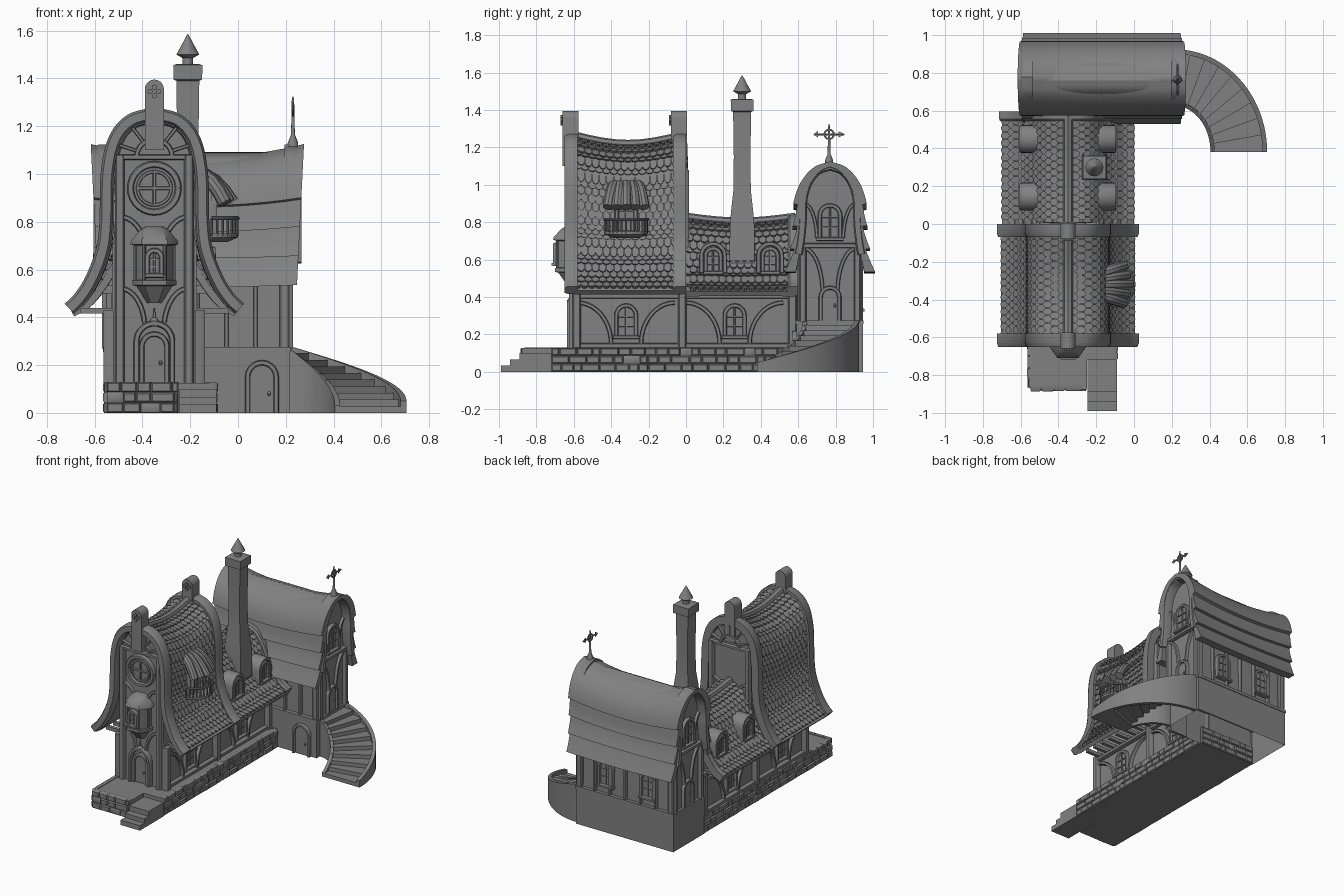
import bpy, bmesh, math, random
from mathutils import Vector, Quaternion

random.seed(4)
default_cube = bpy.data.objects.get("Cube")
if default_cube:
    bpy.data.objects.remove(default_cube)

grey = bpy.data.materials.new("plain grey")
grey.use_nodes = True
grey.diffuse_color = (0.22, 0.22, 0.22, 1)
grey.node_tree.nodes["Principled BSDF"].inputs["Base Color"].default_value = grey.diffuse_color
parts = {}


def loft(name, rings, caps=(True, True)):
    """Skin a list of closed rings into the named part."""
    if name not in parts:
        parts[name] = bmesh.new()
    bm = parts[name]
    loops = [[bm.verts.new(point) for point in ring] for ring in rings]
    count = len(loops[0])
    for low, high in zip(loops, loops[1:]):
        for i in range(count):
            j = (i + 1) % count
            bm.faces.new((low[i], low[j], high[j], high[i]))
    for loop, wanted in ((loops[0][::-1], caps[0]), (loops[-1], caps[1])):
        if wanted:
            bm.faces.new(loop)


def box(name, x0, x1, y0, y1, z0, z1, bottom=True):
    ring = [(x0, y0), (x1, y0), (x1, y1), (x0, y1)]
    loft(name, [[(x, y, z) for x, y in ring] for z in (z0, z1)], (bottom, True))


def lathe(name, x, y, profile, sides=12, turn=0):
    angles = [turn + math.tau * i / sides for i in range(sides)]
    loft(name, [[(x + r * math.cos(a), y + r * math.sin(a), z) for a in angles] for r, z in profile])


def tangent(points, i):
    return (points[min(i + 1, len(points) - 1)] - points[max(i - 1, 0)]).normalized()


def tube(name, points, radius, sides=8):
    points = [Vector(p) for p in points]
    direction = tangent(points, 0)
    side = direction.orthogonal().normalized()
    rings = []
    for i, p in enumerate(points):
        new = tangent(points, i)
        side.rotate(direction.rotation_difference(new))
        direction = new
        rings.append([p + Quaternion(direction, math.tau * k / sides) @ side * radius for k in range(sides)])
    loft(name, rings)


def smooth(points, steps=5):
    """Curve through the given 2D points."""
    p = [Vector(q) for q in points]
    p = [2 * p[0] - p[1]] + p + [2 * p[-1] - p[-2]]
    out = []
    for a, b, c, d in zip(p, p[1:], p[2:], p[3:]):
        for k in range(steps):
            t = k / steps
            out.append(b + (c - a) * t / 2 + (a - 2.5 * b + 2 * c - d / 2) * t**2 + (1.5 * (b - c) + (d - a) / 2) * t**3)
    return out + [p[-2]]


def resample(points, step):
    out, travelled = [points[0]], 0
    for a, b in zip(points, points[1:]):
        travelled += (b - a).length
        if travelled >= step:
            out.append(b)
            travelled -= step
    return out


def offset(points, distance):
    shifted = []
    for i, p in enumerate(points):
        t = tangent(points, i)
        shifted.append(p + Vector((-t.y, t.x)) * distance)
    return shifted


def mirrored(half):
    return [Vector((-p.x, p.y)) for p in half[:0:-1]] + list(half)


def facade(x, y, nx, ny):
    """Map (across, up, outward) on a wall to the world."""
    return lambda u, v, w: (x - ny * u + nx * w, y + nx * u + ny * w, v)


def bar(name, wall, points, half=0.012, front=0.015, back=-0.01):
    points = [Vector(p) for p in points]
    edge = half * 0.65
    section = [(-half, back), (half, back), (half, front * 0.6), (edge, front), (-edge, front), (-half, front * 0.6)]
    rings = []
    for i, p in enumerate(points):
        t = tangent(points, i)
        rings.append([wall(p.x - t.y * a, p.y + t.x * a, w) for a, w in section])
    loft(name, rings)


def arc(u, v, ru, rv, start, end, count=10):
    angles = [math.radians(start + (end - start) * i / count) for i in range(count + 1)]
    return [(u + ru * math.cos(a), v + rv * math.sin(a)) for a in angles]


def arch(u, v, width, height):
    r = width / 2
    return [(u - r, v)] + arc(u, v + height - r, r, r, 180, 0) + [(u + r, v)]


def opening(name, wall, u, v, width, height, door=False):
    outline = arch(u, v, width, height)
    loft(name + "_panel", [[wall(a, b, w) for a, b in outline] for w in (-0.01, 0.008)])
    bar(name + "_frame", wall, outline, 0.011, 0.022)
    if door:
        lathe(name + "_knob", *wall(u + width / 4, 0, 0.012)[:2], [(0.003, v + 0.07), (0.008, v + 0.08), (0.003, v + 0.09)])
    else:
        bar(name + "_frame", wall, [(u, v), (u, v + height)], 0.005, 0.014)
        for level in (0.35, 0.65):
            bar(name + "_frame", wall, [(u - width / 2, v + height * level), (u + width / 2, v + height * level)], 0.004, 0.014)
        bar(name + "_sill", wall, [(u - width * 0.65, v), (u + width * 0.65, v)], 0.01, 0.03)


CX = -0.35
tall = smooth([(0, 1.25), (0.1, 1.22), (0.165, 1.14), (0.195, 1), (0.2, 0.8), (0.215, 0.68), (0.26, 0.56), (0.31, 0.48), (0.355, 0.435)])
low = smooth([(0, 0.815), (0.08, 0.79), (0.135, 0.72), (0.18, 0.62), (0.235, 0.53), (0.29, 0.465), (0.35, 0.43)])


def tiled_roof(name, half, y0, y1, sag):
    """Bell-shaped shell with rows of rounded tiles and a ridge pole."""
    top = half[0].y

    def drop(x, y, z):
        return (CX + x, y, z - sag * math.sin(math.pi * (y - y0) / (y1 - y0)) * (z - 0.43) / (top - 0.43))
    outer, inner = mirrored(half), mirrored(offset(half, -0.03))
    stations = [y0 + (y1 - y0) * i / 8 for i in range(9)]
    loft(name + "_shell", [[drop(p.x, y, p.y) for p in outer + inner[::-1]] for y in stations])
    tube(name + "_ridge", [drop(0, y, top + 0.01) for y in stations], 0.026)
    rows, columns = resample(half, 0.037), 15
    pitch = (y1 - y0) / columns
    outline = [(-0.47, 0), (0.47, 0), (0.47, 0.8), (0.3, 1.12), (0, 1.22), (-0.3, 1.12), (-0.47, 0.8)]
    for side in (-1, 1):
        for i, (p, q) in enumerate(zip(rows, rows[1:])):
            d = q - p
            n = Vector((-d.y, d.x)).normalized()
            for k in range(columns - i % 2):
                y = y0 + pitch * (k + 0.5 + 0.5 * (i % 2))
                rings = []
                for lift in (0, 1):
                    spots = [(p + d * b + n * lift * (0.005 + 0.012 * b), y + a * pitch) for a, b in outline]
                    rings.append([drop(side * s.x, yy, s.y) for s, yy in spots])
                loft(name + "_tiles", rings)


def gable_boards(name, half, y, front, back):
    bar(name, facade(CX, y, 0, -1), mirrored(offset(half, 0.002)), 0.028, front, back)


# Stone plinth with entrance steps
box("plinth", -0.55, -0.1, -0.72, 0.6, 0, 0.125)
box("plinth", -0.55, -0.25, -0.87, -0.72, 0, 0.125)
for y, z in ((-0.99, 0.035), (-0.94, 0.065), (-0.89, 0.1)):
    box("entrance_steps", -0.245, -0.09, y, -0.72, 0, z)


def stone_wall(wall, start, end):
    for row in range(3):
        u = start
        while u < end - 0.01:
            nxt = min(end, u + random.uniform(0.04, 0.1))
            z = row * 0.043
            rings = []
            for inset, w in ((0, -0.02), (0.001, 0.007), (0.006, random.uniform(0.01, 0.016))):
                rings.append([wall(a, b, w) for a, b in ((u + inset, z + inset), (nxt - inset, z + inset), (nxt - inset, z + 0.043 - inset), (u + inset, z + 0.043 - inset))])
            loft("plinth_stones", rings)
            u = nxt


stone_wall(facade(-0.1, 0, 1, 0), -0.72, 0.58)
stone_wall(facade(-0.55, 0, -1, 0), -0.6, 0.87)
stone_wall(facade(0, -0.87, 0, -1), -0.55, -0.25)
stone_wall(facade(0, 0.6, 0, 1), 0.1, 0.55)

# Long house walls, tall front hall and low rear wing
hall = [(-0.18, 0.12)] + [(p.x, p.y) for p in mirrored(offset(tall, -0.035)) if abs(p.x) < 0.18 and p.y > 0.6] + [(0.18, 0.12)]
loft("hall_walls", [[(CX + x, y, z) for x, z in hall] for y in (-0.6, -0.01)])
box("wing_walls", CX - 0.18, CX + 0.18, -0.02, 0.6, 0.12, 0.5)
tiled_roof("hall_roof", tall, -0.6, -0.02, 0.045)
tiled_roof("wing_roof", low, 0.0, 0.585, 0.025)
for y in (-0.6, -0.02):
    gable_boards("hall_gable_boards", tall, y, 0.05, -0.02)
    head = arch(0, 1.1, 0.08, 0.295)
    loft("gable_finials", [[(CX + u, y + w, v) for u, v in head] for w in (-0.06, 0.025)])
    for dx, dz in ((0, 0.018), (0.018, 0), (0, -0.018), (-0.018, 0)):
        tube("finial_flowers", [(CX + dx, y - 0.07, 1.345 + dz), (CX + dx, y - 0.05, 1.345 + dz)], 0.011)
gable_boards("wing_gable_boards", low, 0.575, 0.03, -0.02)

# Gable timbers on both ends of the hall
for y, ny in ((-0.6, -1), (-0.01, 1)):
    wall = facade(CX, y, 0, ny)
    bar("hall_timbers", wall, arc(0, 1.07, 0.075, 0.075, 0, 180), 0.01, 0.02)
    bar("hall_timbers", wall, [(-0.16, 1.07), (0.16, 1.07)], 0.012, 0.02)
    for angle in (20, 55, 90, 125, 160):
        c, s = math.cos(math.radians(angle)), math.sin(math.radians(angle))
        bar("hall_timbers", wall, [(0.07 * c, 1.07 + 0.07 * s), (0.16 * c, 1.07 + 0.15 * s)], 0.007, 0.018)
    for side in (-1, 1):
        bar("hall_timbers", wall, [(side * 0.145, 0.12), (side * 0.145, 1.08)], 0.02, 0.025)
        bar("hall_timbers", wall, arc(side * 0.14, 0.64, 0.11, 0.18, 90, 90 + side * 80), 0.01, 0.018)
        bar("hall_timbers", wall, arc(side * 0.14, 0.35, 0.1, 0.17, 90, 90 + side * 80), 0.01, 0.018)

# Front face: door, round window and lantern bay
front = facade(CX, -0.6, 0, -1)
opening("front_door", front, 0, 0.13, 0.105, 0.2, True)
bar("front_door_surround", front, arch(0, 0.13, 0.15, 0.245), 0.012, 0.035)
lathe("front_door_spire", CX, -0.615, [(0.018, 0.36), (0.02, 0.385), (0.006, 0.4), (0.002, 0.44)])
for radius, half, depth in ((0.1, 0.014, 0.025), (0.07, 0.007, 0.018)):
    bar("round_window_rings", front, arc(0, 0.94, radius, radius, 0, 360, 28), half, depth)
loft("round_window_pane", [[front(a, b, w) for a, b in arc(0, 0.94, 0.1, 0.1, 0, 348, 29)] for w in (-0.01, 0.008)])
bar("round_window_rings", front, [(-0.07, 0.94), (0.07, 0.94)], 0.007, 0.02)
bar("round_window_rings", front, [(0, 0.87), (0, 1.01)], 0.007, 0.02)
bay = [(0.03, 0.46), (0.075, 0.53), (0.092, 0.535), (0.092, 0.555), (0.08, 0.557), (0.08, 0.7), (0.1, 0.705), (0.098, 0.72), (0.06, 0.765), (0.035, 0.78)]
loft("lantern_bay", [[front(u * r, z, w * r) for u, w in ((-1, 0), (-1, 0.45), (-0.55, 1.1), (0.55, 1.1), (1, 0.45), (1, 0))] for r, z in bay])
for u, w in ((-0.08, 0.036), (-0.044, 0.088), (0.044, 0.088), (0.08, 0.036)):
    tube("lantern_bay_posts", [front(u, z, w) for z in (0.555, 0.705)], 0.008)
opening("lantern_window", facade(CX, -0.688, 0, -1), 0, 0.575, 0.06, 0.105)

# Side walls: posts, beams, curved braces, windows and rafter ends
for side in (-1, 1):
    wall = facade(CX + side * 0.18, 0, side, 0)
    for v in (0.14, 0.405):
        bar("side_beams", wall, [(-0.6, v), (0.585, v)], 0.014, 0.025)
    for u in (-0.585, -0.02, 0.57):
        bar("side_posts", wall, [(side * u, 0.125), (side * u, 0.43)], 0.024, 0.032)
    for middle in (-0.32, 0.26):
        u = side * middle
        opening("side_window", wall, u, 0.185, 0.105, 0.17)
        for hand in (-1, 1):
            bar("side_braces", wall, arc(u + hand * 0.26, 0.15, 0.18, 0.22, 90, 90 + hand * 90), 0.011, 0.02)
    for k in range(15):
        y = -0.55 + k * 0.078
        reach = sorted((CX + side * 0.17, CX + side * 0.31))
        box("rafter_ends", *reach, y - 0.012, y + 0.012, 0.415, 0.44)

    # Dormers on the wing roof
    for y in (0.145, 0.45):
        hood, body = arch(0, 0.53, 0.125, 0.155), arch(0, 0.5, 0.1, 0.17)
        face = facade(CX + side * 0.235, y, side, 0)
        loft("dormer_bodies", [[face(u, v, w) for u, v in body] for w in (-0.13, 0)])
        opening("dormer_window", face, 0, 0.53, 0.08, 0.13)
        bar("dormer_hoods", face, hood, 0.012, 0.02, -0.11)

# Balcony with scalloped awning
step_out = facade(CX + 0.24, -0.32, 1, 0)
loft("balcony_dormer", [[step_out(u, v, w) for u, v in arch(0, 0.72, 0.13, 0.22)] for w in (-0.1, 0)])
opening("balcony_door", step_out, 0, 0.745, 0.1, 0.17)
deck = arc(0, 0, 0.115, 0.11, 0, 180, 14)
loft("balcony_deck", [[step_out(u * s, z, w * s) for u, w in deck] for s, z in ((0.6, 0.715), (1, 0.735), (1, 0.75))])
tube("balcony_rail", [step_out(u, 0.815, w) for u, w in deck], 0.008)
for u, w in deck:
    tube("balcony_balusters", [step_out(u * 0.97, z, w * 0.97) for z in (0.74, 0.815)], 0.005, 6)
for k in range(-2, 3):
    path = [(k * (0.03 + 0.018 * t), 1.0 - 0.12 * t**2, -0.06 + (0.145 - 0.015 * abs(k)) * t) for t in (0, 0.25, 0.5, 0.75, 1)]
    tube("balcony_awning", [step_out(*p) for p in path], 0.03, 10)

# Chimney with capped spike
stack = [(0.095, 0.5), (0.093, 0.78), (0.082, 0.87), (0.066, 0.97), (0.063, 1.15), (0.068, 1.39), (0.085, 1.395), (0.086, 1.455), (0.066, 1.46)]
lathe("chimney", -0.21, 0.3, stack, 4, math.pi / 4)
lathe("chimney_spike", -0.21, 0.3, [(0.022, 1.45), (0.022, 1.485), (0.048, 1.5), (0.026, 1.54), (0.002, 1.585)])

# Rear building: hollow base, arched walls and layered thatch
RX, RY = -0.17, 0.77
box("rear_base", -0.56, 0.215, 0.59, 0.945, 0, 0.265, False)
box("rear_base_ledge", -0.565, 0.22, 0.585, 0.95, 0.255, 0.275)
thatch = smooth([(0, 1.125), (0.08, 1.095), (0.14, 1.02), (0.168, 0.92), (0.172, 0.8), (0.185, 0.68), (0.215, 0.535)], 6)
body = [(-0.155, 0.27)] + [(p.x, p.y) for p in mirrored(offset(thatch, -0.035)) if abs(p.x) < 0.15 and p.y > 0.7] + [(0.155, 0.27)]
loft("rear_walls", [[(x, RY + u, v) for u, v in body] for x in (-0.545, 0.205)])
bands = (1.2, 0.92, 0.79, 0.67, 0.5)
for number, (high, bottom) in enumerate(zip(bands, bands[1:])):
    strip = [p for p in offset(thatch, 0) if bottom - 0.02 <= p.y <= high + 0.02]
    last = len(strip) - 1
    swell = [p + Vector((0.026 * (i / last) ** 1.5, 0)) for i, p in enumerate(strip)]
    inside = [p - Vector((0.032, 0.02 * (number == 0))) for p in strip]
    sections = [mirrored(swell) + [Vector((max(p.x, 0), p.y)) * 1 for p in inside[::-1]] + [Vector((-max(p.x, 0), p.y)) for p in inside[1:]]] if number == 0 else [
        [Vector((s * p.x, p.y)) for p in swell + inside[::-1]] for s in (-1, 1)]
    for section in sections:
        rings = []
        for k in range(13):
            t = k / 6 - 1
            rings.append([(RX + t * (0.415 + 0.03 * (p.y - 0.5) / 0.6), RY + p.x, p.y - 0.055 * (1 - t * t) * max(0.15, (p.y - 0.55) / 0.57)) for p in section])
        loft("thatch_roof", rings)

for x, nx in ((0.205, 1), (-0.545, -1)):
    wall = facade(x, RY, nx, 0)
    crown = [p for p in mirrored(offset(thatch, -0.025)) if p.y > 0.62]
    bar("rear_gable_boards", wall, crown, 0.022, 0.06)
    bar("rear_timbers", wall, [(-0.16, 0.675), (0.16, 0.675)], 0.014, 0.025)
    opening("rear_gable_window", wall, 0, 0.71, 0.11, 0.18)
    opening("rear_gable_door", wall, 0, 0.275, 0.1, 0.175, True)
    for side in (-1, 1):
        bar("rear_timbers", wall, [(side * 0.145, 0.27), (side * 0.145, 0.68)], 0.018, 0.025)
        bar("rear_timbers", wall, arc(side * 0.14, 0.42, 0.1, 0.24, 90, 90 + side * 85), 0.01, 0.018)
        bar("rear_timbers", wall, arc(side * 0.14, 0.7, 0.07, 0.2, 90, 90 + side * 85), 0.009, 0.018)
for y, ny in ((RY - 0.155, -1), (RY + 0.155, 1)):
    wall = facade(RX, y, 0, ny)
    for k in range(7):
        u = -0.365 + 0.1217 * k
        bar("rear_posts", wall, [(u, 0.27), (u, 0.66)], 0.022 if k in (0, 6) else 0.009, 0.02)
for u in (-0.155, 0.18):
    opening("rear_window", facade(RX, RY + 0.155, 0, 1), u, 0.33, 0.1, 0.18)
opening("cellar_door", facade(0.1, 0.59, 0, -1), 0, 0, 0.12, 0.21, True)

# Weather vane
lathe("vane_foot", 0.23, RY - 0.005, [(0.022, 1.1), (0.022, 1.13), (0.008, 1.165), (0.005, 1.31), (0.002, 1.325)])
vane = facade(0.23, RY - 0.005, 1, 0)
tube("vane_arrow", [vane(u, 1.27, 0) for u in (-0.08, 0.08)], 0.005)
for tip in ((0.085, 0.05), (-0.085, -0.06)):
    loft("vane_arrow", [[vane(a, b, w) for a, b in ((tip[0], 1.27), (tip[1], 1.287), (tip[1], 1.253))] for w in (-0.003, 0.003)])
bar("vane_arrow", vane, arc(0, 1.27, 0.025, 0.025, 0, 360, 16), 0.005, 0.004, -0.004)

# Curved outdoor stair with parapets
def sweep_stair(name, inner, outer, low_at, high_at, start, end, count):
    rings = []
    for k in range(count + 1):
        f = start + (end - start) * k / count
        c, s = math.cos(f * math.pi / 2), math.sin(f * math.pi / 2)
        corners = [(inner, low_at(f)), (outer, low_at(f)), (outer, high_at(f)), (inner, high_at(f))]
        rings.append([(0.215 + r * c, 0.38 + (r + 0.055) * s + 0.0 * r, z) for r, z in corners])
    loft(name, rings)


sweep_stair("stair_outer_wall", 0.465, 0.49, lambda f: 0, lambda f: 0.05 + 0.23 * f, 0, 1, 24)
sweep_stair("stair_inner_wall", 0.19, 0.212, lambda f: 0, lambda f: 0.03 + 0.24 * f, 0, 1, 24)
for i in range(9):
    top = 0.25 * (i + 1) / 9
    sweep_stair("stair_treads", 0.2, 0.475, lambda f: max(0, top - 0.06), lambda f: top, i / 9, (i + 1) / 9, 3)

# Turn every collected part into an object
bpy.ops.object.select_all(action="DESELECT")
for name, bm in parts.items():
    bmesh.ops.recalc_face_normals(bm, faces=bm.faces)
    mesh = bpy.data.meshes.new(name)
    bm.to_mesh(mesh)
    bm.free()
    mesh.materials.append(grey)
    part = bpy.data.objects.new(name, mesh)
    bpy.context.collection.objects.link(part)
    part.select_set(True)
    bpy.context.view_layer.objects.active = part
bpy.ops.object.shade_smooth_by_angle(angle=math.radians(35))
